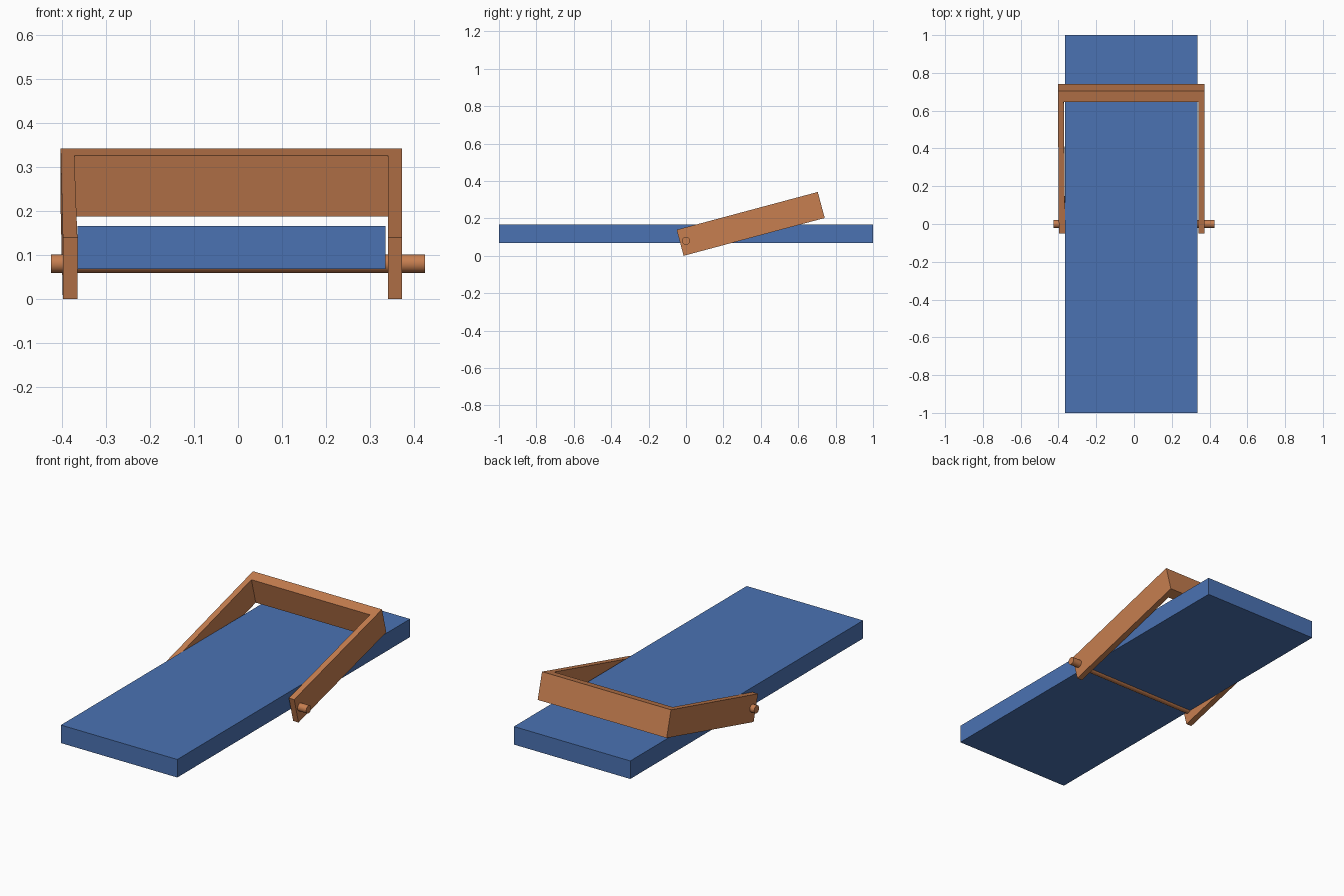
import bpy, bmesh
from math import radians, pi
from mathutils import Matrix

if "Cube" in bpy.data.objects:
    bpy.data.objects.remove(bpy.data.objects["Cube"])


def material(name, color):
    m = bpy.data.materials.new(name)
    m.diffuse_color = (*color, 1)
    m.use_nodes = True
    m.node_tree.nodes["Principled BSDF"].inputs["Base Color"].default_value = m.diffuse_color
    return m


BLUE = material("blue", (0.07, 0.17, 0.45))
ORANGE = material("orange", (0.57, 0.21, 0.08))
PIVOT_Z = 0.08


def prism(name, outline, z0, z1, mat):
    """Extrude a counter-clockwise xy outline from z0 to z1."""
    bm = bmesh.new()
    face = bm.faces.new([bm.verts.new((x, y, z0)) for x, y in outline])
    new = bmesh.ops.extrude_face_region(bm, geom=[face])["geom"]
    bmesh.ops.translate(bm, vec=(0, 0, z1 - z0),
                        verts=[v for v in new if isinstance(v, bmesh.types.BMVert)])
    bmesh.ops.recalc_face_normals(bm, faces=bm.faces)
    me = bpy.data.meshes.new(name)
    bm.to_mesh(me)
    bm.free()
    me.materials.append(mat)
    ob = bpy.data.objects.new(name, me)
    bpy.context.collection.objects.link(ob)
    return ob


# Flat board
prism("board", [(-0.365, -1), (0.335, -1), (0.335, 1), (-0.365, 1)],
      0.068, 0.166, BLUE)

# U-shaped swinging frame, raised about the axle
frame = prism("swing_frame",
              [(-0.398, -0.033), (-0.365, -0.033), (-0.372, 0.688), (0.341, 0.688),
               (0.341, -0.033), (0.373, -0.033), (0.373, 0.748), (-0.403, 0.748)],
              -0.074, 0.070, ORANGE)
frame.data.transform(Matrix.Translation((0, 0, PIVOT_Z)) @ Matrix.Rotation(radians(15), 4, "X"))

# Axle under the board
bpy.ops.mesh.primitive_cylinder_add(vertices=32, radius=0.021, depth=0.85,
                                    location=(0, 0, PIVOT_Z), rotation=(0, pi / 2, 0))
axle = bpy.context.object
axle.name = "axle"
axle.data.materials.append(ORANGE)
bpy.ops.object.shade_smooth_by_angle()
